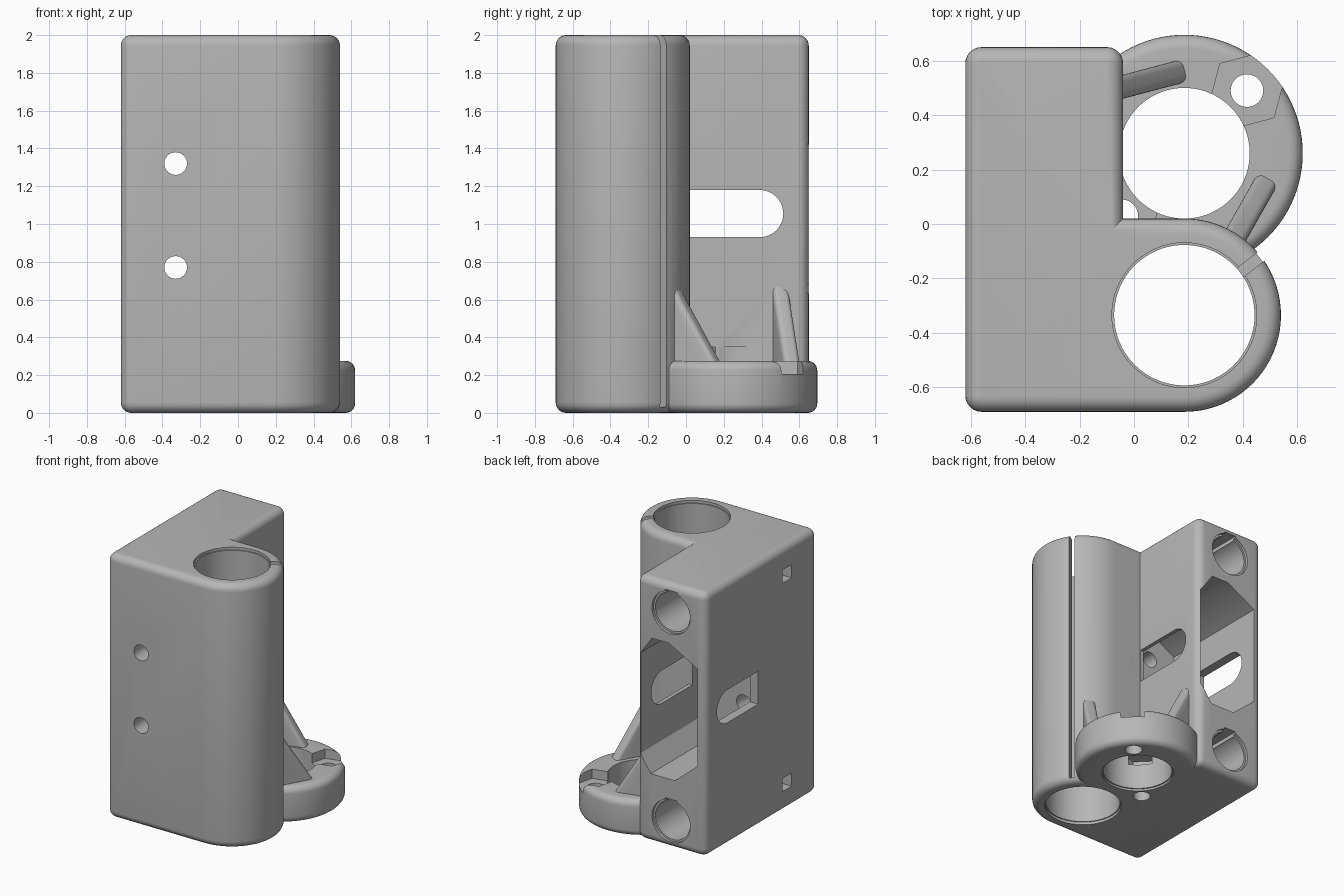
import bpy, bmesh, math
from mathutils import Vector

if "Cube" in bpy.data.objects:
    bpy.data.objects.remove(bpy.data.objects["Cube"])

grey = bpy.data.materials.new("plain grey")
grey.diffuse_color = (0.47, 0.47, 0.47, 1)
grey.use_nodes = True
grey.node_tree.nodes["Principled BSDF"].inputs["Base Color"].default_value = grey.diffuse_color


def arc(cx, cy, r, a0, a1, n):
    """Points on an arc, angles in degrees."""
    return [(cx + r * math.cos(math.radians(a0 + (a1 - a0) * i / n)),
             cy + r * math.sin(math.radians(a0 + (a1 - a0) * i / n))) for i in range(n + 1)]


def circle(cx, cy, r, n=64, turn=0):
    return arc(cx, cy, r, turn, turn + 360, n)[:-1]


def prism(name, pts, lo, hi, axis="z", rim=0.0):
    """Extrude a 2D outline along an axis, optionally rounding both rims."""
    place = {"z": lambda a, b, c: (a, b, c),
             "y": lambda a, b, c: (a, c, b),
             "x": lambda a, b, c: (c, a, b)}[axis]
    bm = bmesh.new()
    low = [bm.verts.new(place(a, b, lo)) for a, b in pts]
    high = [bm.verts.new(place(a, b, hi)) for a, b in pts]
    caps = [bm.faces.new(low), bm.faces.new(high)]
    n = len(pts)
    for i in range(n):
        j = (i + 1) % n
        bm.faces.new((low[i], low[j], high[j], high[i]))
    bmesh.ops.recalc_face_normals(bm, faces=bm.faces)
    if rim:
        edges = list({e for f in caps for e in f.edges})
        bmesh.ops.bevel(bm, geom=edges, offset=rim, offset_type='OFFSET', segments=6,
                        profile=0.5, affect='EDGES', clamp_overlap=False)
    return finish(name, bm)


def finish(name, bm):
    mesh = bpy.data.meshes.new(name)
    bm.to_mesh(mesh)
    bm.free()
    mesh.materials.append(grey)
    ob = bpy.data.objects.new(name, mesh)
    bpy.context.collection.objects.link(ob)
    return ob


def brace(name, start, end, z_top, z_end, width=0.085):
    """Triangular rib with a rounded sloping edge, running from start to end."""
    s, e = Vector(start), Vector(end)
    d = (e - s).normalized()
    side = Vector((-d.y, d.x)) * width / 2
    length = (e - s).length
    profile = [(0, 0.1), (length, 0.1), (length, z_end), (0.03, z_top), (0, z_top)]
    bm = bmesh.new()
    rows = []
    for k in (-1, 1):
        rows.append([bm.verts.new((*(s + d * u + side * k), z)) for u, z in profile])
        bm.faces.new(rows[-1])
    n = len(profile)
    for i in range(n):
        j = (i + 1) % n
        bm.faces.new((rows[0][i], rows[0][j], rows[1][j], rows[1][i]))
    bmesh.ops.recalc_face_normals(bm, faces=bm.faces)
    edges = [bm.edges.get((r[a], r[b])) for r in rows for a, b in ((1, 2), (2, 3))]
    bmesh.ops.bevel(bm, geom=edges, offset=0.036, offset_type='OFFSET', segments=5,
                    profile=0.5, affect='EDGES', clamp_overlap=True)
    return finish(name, bm)


def combine(target, other, operation):
    mod = target.modifiers.new("combine", 'BOOLEAN')
    mod.operation, mod.solver, mod.object = operation, 'EXACT', other
    bpy.context.view_layer.objects.active = target
    bpy.ops.object.modifier_apply(modifier=mod.name)
    bpy.data.objects.remove(other, do_unlink=True)


BX, BY = 0.185, -0.335      # bearing axis
RX, RY = 0.185, 0.26        # ring axis

# Main block with the bearing housing
R = 0.06
outline = (arc(-0.62 + R, -0.69 + R, R, 180, 270, 6)
           + arc(BX, BY, 0.355, -90, 90, 40)
           + [(-0.04, 0.02)]
           + arc(-0.04 - R, 0.65 - R, R, 0, 90, 6)
           + arc(-0.62 + R, 0.65 - R, R, 90, 180, 6))
body = prism("rod_end_bracket", outline, 0, 2, rim=0.055)

# Motor ring and its two braces
added = [
    prism("motor_ring", circle(RX, RY, 0.435, 96), 0, 0.275, rim=0.05),
    brace("front_brace", (0.355, -0.075), (0.50, 0.18), 0.67, 0.25),
    brace("back_brace", (-0.075, 0.495), (0.20, 0.568), 0.67, 0.25),
]
for part in added:
    combine(body, part, 'UNION')

cuts = [
    # Bearing bore with chamfered mouths
    prism("bore", circle(BX, BY, 0.258, 80), -0.1, 2.1),
    prism("bore_top", circle(BX, BY, 0.266, 80), 1.98, 2.1),
    prism("bore_bottom", circle(BX, BY, 0.266, 80), -0.1, 0.02),
    # Ring opening
    prism("ring_bore", circle(RX, RY, 0.24, 72), -0.1, 0.35),
    prism("ring_mouth", circle(RX, RY, 0.25, 72), -0.1, 0.015),
]

# Clamping slit through the housing wall
a = math.radians(37.4)
d, s = Vector((math.cos(a), math.sin(a))), Vector((-math.sin(a), math.cos(a))) * 0.02
c = Vector((BX, BY))
cuts.append(prism("slit", [tuple(c + d * r + s * k) for r, k in
                           ((0.2, -1), (0.5, -1), (0.5, 1), (0.2, 1))], 0.03, 2.1))

# Screw holes and nut traps in the ring
for x, y, top in ((0.415, 0.49, 0.4), (-0.045, 0.03, 0.35)):
    cuts.append(prism("screw_hole", circle(x, y, 0.06, 32), -0.1, 0.25))
    cuts.append(prism("nut_trap", circle(x, y, 0.14, 6, 135), 0.205, top))

# Rod sockets from the back, each with a relief groove and a side vent
CX = -0.33
for z in (0.205, 1.785):
    cuts.append(prism("rod_socket", circle(CX, z, 0.145, 48), -0.38, 0.8, "y"))
    cuts.append(prism("rod_mouth", circle(CX, z, 0.16, 48), 0.63, 0.8, "y"))
    cuts.append(prism("rod_groove", [(CX - 0.05, z), (CX + 0.05, z), (CX + 0.05, z + 0.165),
                                     (CX - 0.05, z + 0.165)], -0.38, 0.8, "y"))
    cuts.append(prism("rod_vent", [(-0.38, z - 0.05), (-0.27, z - 0.05), (-0.27, z + 0.05),
                                   (-0.38, z + 0.05)], -0.7, CX, "x"))

# Belt pocket from the back, side windows, front screw holes
pocket = [(-0.55, 0.68), (-0.36, 0.52), (-0.16, 0.52), (-0.07, 0.65),
          (-0.07, 1.41), (-0.17, 1.55), (-0.31, 1.55), (-0.55, 1.42)]
cuts.append(prism("belt_pocket", pocket, -0.22, 0.8, "y"))
window = [(0.021, 0.93)] + arc(0.39, 1.055, 0.125, -90, 90, 20) + [(0.021, 1.18)]
cuts.append(prism("belt_window", window, -0.7, 0.0, "x"))
for z in (0.77, 1.32):
    cuts.append(prism("front_screw_hole", circle(CX, z, 0.06, 32), -0.8, 0.0, "y"))

for cutter in cuts:
    combine(body, cutter, 'DIFFERENCE')

# Smooth curved walls, keep sharp edges
bpy.ops.object.select_all(action='DESELECT')
body.select_set(True)
bpy.context.view_layer.objects.active = body
bpy.ops.object.shade_smooth_by_angle(angle=math.radians(30))
